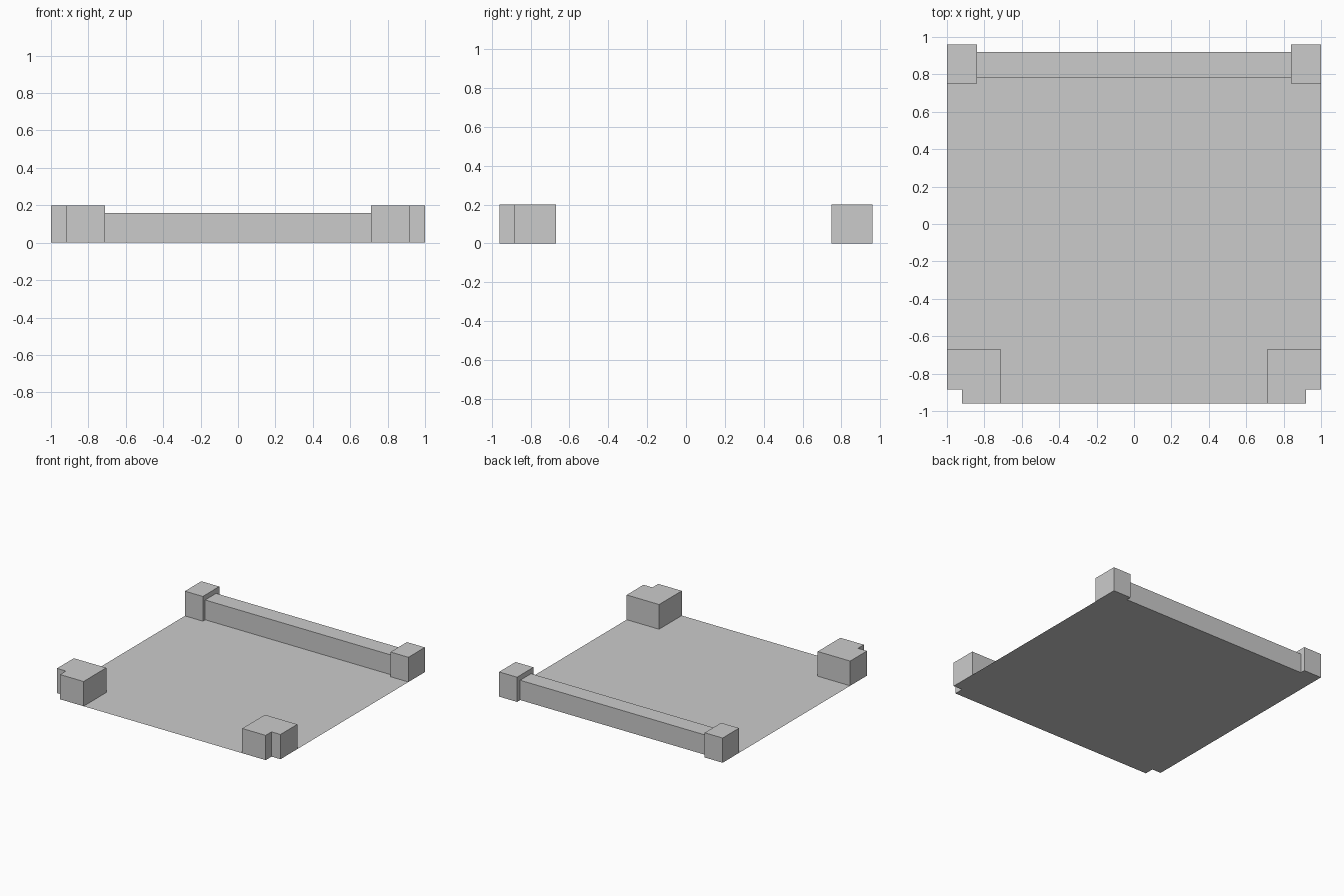
import bpy, bmesh

if "Cube" in bpy.data.objects:
    bpy.data.objects.remove(bpy.data.objects["Cube"])


def prism(name, outline, height):
    """Closed block from a plan outline on z = 0, or a flat sheet if height is 0."""
    bm = bmesh.new()
    face = bm.faces.new([bm.verts.new((x, y, 0)) for x, y in outline])
    if height:
        top = bmesh.ops.extrude_face_region(bm, geom=[face], use_keep_orig=True)["geom"]
        verts = [v for v in top if isinstance(v, bmesh.types.BMVert)]
        bmesh.ops.translate(bm, verts=verts, vec=(0, 0, height))
        bmesh.ops.recalc_face_normals(bm, faces=bm.faces)
    elif face.normal.z < 0 or face.calc_area() == 0:
        face.normal_flip()
    mesh = bpy.data.meshes.new(name)
    bm.to_mesh(mesh)
    bm.free()
    obj = bpy.data.objects.new(name, mesh)
    bpy.context.collection.objects.link(obj)
    return obj


def rect(x0, x1, y0, y1):
    return [(x0, y0), (x1, y0), (x1, y1), (x0, y1)]


def mirror_x(obj):
    obj.modifiers.new("Mirror", "MIRROR").use_axis[0] = True


# Flat floor sheet, fitted around the corner blocks and rear wall
half = [(0.71, -0.96), (0.71, -0.67), (1, -0.67), (1, 0.75), (0.84, 0.75), (0.84, 0.78)]
prism("floor", half + [(-x, y) for x, y in reversed(half)], 0)

# Low rear wall between the back posts
prism("rear_wall", rect(-0.84, 0.84, 0.78, 0.92), 0.16)

# Back corner posts
mirror_x(prism("back_posts", rect(0.84, 1, 0.75, 0.96), 0.2))

# Front corner blocks with a notched outer corner
notched = [(0.71, -0.96), (0.92, -0.96), (0.92, -0.885), (1, -0.885), (1, -0.67), (0.71, -0.67)]
mirror_x(prism("front_blocks", notched, 0.2))
